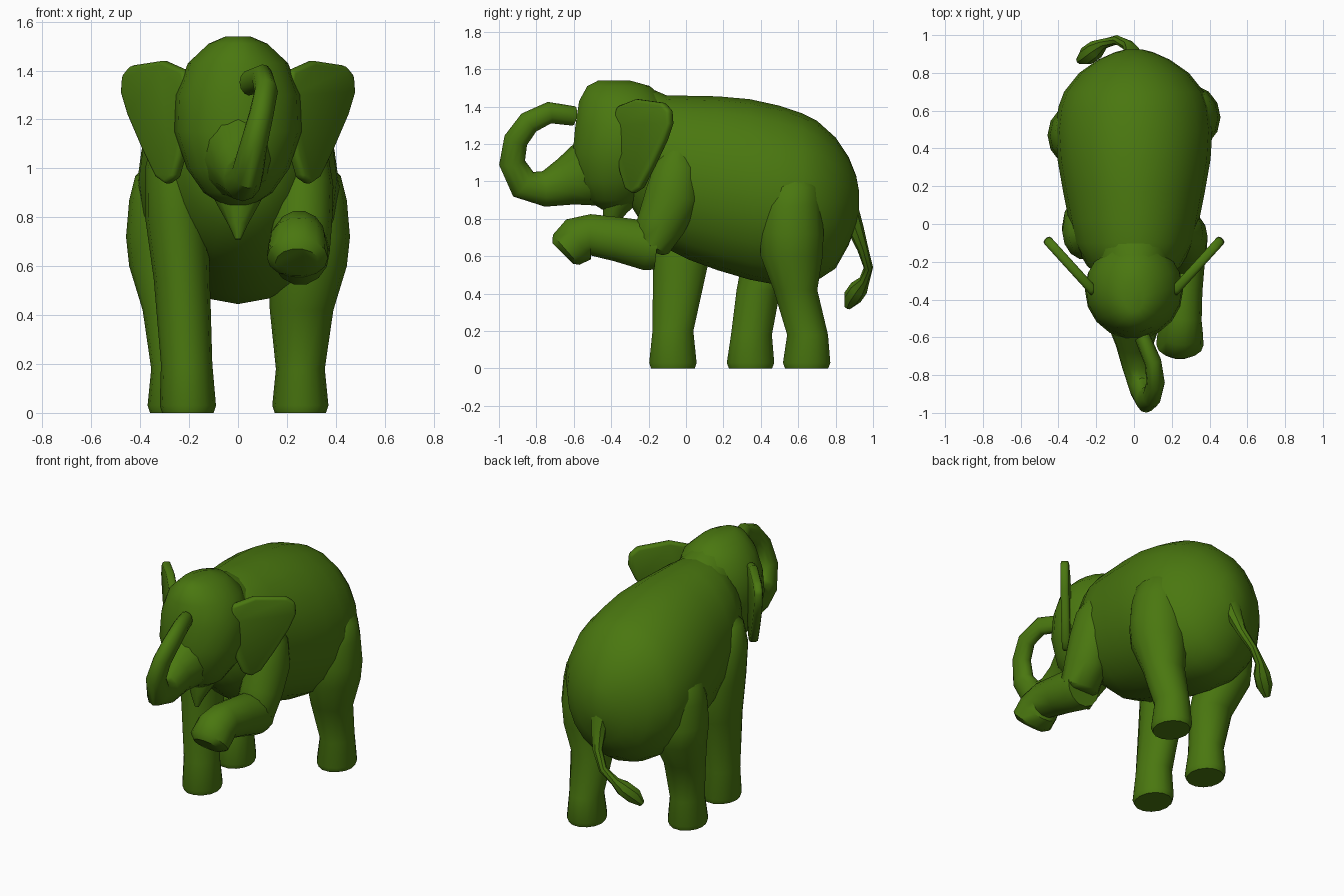
import bpy, bmesh, math
from mathutils import Vector

green = bpy.data.materials.new("elephant green")
green.diffuse_color = (0.068, 0.185, 0.005, 1)


def finish(name, bm, angle=40):
    bmesh.ops.recalc_face_normals(bm, faces=bm.faces)
    me = bpy.data.meshes.new(name)
    bm.to_mesh(me)
    bm.free()
    me.materials.append(green)
    ob = bpy.data.objects.new(name, me)
    bpy.context.collection.objects.link(ob)
    bpy.ops.object.select_all(action='DESELECT')
    ob.select_set(True)
    bpy.context.view_layer.objects.active = ob
    bpy.ops.object.shade_smooth_by_angle(angle=math.radians(angle))
    return ob


def tube(name, pts, n=16, axis=None):
    """Skin elliptical rings; each point is x, y, z, x-radius, other radius."""
    bm = bmesh.new()
    cs = [Vector(p[:3]) for p in pts]
    rings = []
    for i, p in enumerate(pts):
        t = Vector(axis) if axis else cs[min(i + 1, len(cs) - 1)] - cs[max(i - 1, 0)]
        t.normalize()
        s = Vector((1, 0, 0))
        s = (s - t * s.dot(t)).normalized()
        u = t.cross(s)
        rings.append([bm.verts.new(cs[i] + s * p[3] * math.cos(2 * math.pi * k / n)
                                   + u * p[4] * math.sin(2 * math.pi * k / n)) for k in range(n)])
    for a, b in zip(rings, rings[1:]):
        for k in range(n):
            bm.faces.new((a[k], a[(k + 1) % n], b[(k + 1) % n], b[k]))
    bm.faces.new(rings[0])
    bm.faces.new(rings[-1])
    return finish(name, bm)


# body: y, top, bottom, half width
body = [(-.30, 1.38, .88, .16), (-.22, 1.44, .75, .25), (-.10, 1.46, .64, .32),
        (.02, 1.458, .58, .345), (.17, 1.455, .525, .375), (.34, 1.44, .475, .405),
        (.50, 1.405, .445, .415), (.62, 1.365, .445, .40), (.70, 1.325, .47, .37),
        (.80, 1.235, .535, .29), (.87, 1.13, .66, .19), (.91, 1.03, .77, .10),
        (.925, .95, .84, .04)]
tube("body", [(0, y, (t + b) / 2, w, (t - b) / 2) for y, t, b, w in body], 20, (0, 1, 0))

# head, stacked upward
tube("head", [(0, -.38, .85, .06, .07), (0, -.38, .90, .14, .15), (0, -.37, 1.0, .21, .22),
              (0, -.35, 1.15, .26, .26), (0, -.34, 1.30, .255, .255), (0, -.34, 1.43, .205, .235),
              (0, -.36, 1.51, .12, .17), (0, -.385, 1.54, .05, .085)], 18, (0, 0, 1))
# bridge between head and back
tube("neck", [(0, -.36, 1.27, .17, .26), (0, -.22, 1.25, .20, .26), (0, -.08, 1.20, .22, .25)],
     16, (0, 1, 0))
# hanging lower lip
tube("lower_lip", [(0, -.34, .95, .13, .12), (0, -.38, .86, .09, .075),
                   (0, -.41, .77, .04, .035), (0, -.42, .71, .012, .012)], 10)

# curled trunk
tube("trunk", [(0, -.42, 1.08, .19, .22), (0, -.53, 1.04, .14, .18), (.005, -.64, 1.00, .10, .13),
               (.02, -.76, .96, .08, .095), (.04, -.87, .985, .065, .085),
               (.065, -.93, 1.10, .055, .07), (.095, -.91, 1.22, .05, .065),
               (.115, -.84, 1.315, .048, .062), (.10, -.73, 1.368, .045, .058),
               (.045, -.60, 1.35, .042, .052)], 12)

# ears: flat outline swept back, mirrored
outline = [(.21, 1.40), (.30, 1.44), (.43, 1.42), (.463, 1.38), (.467, 1.31), (.44, 1.22),
           (.38, 1.08), (.325, .965), (.285, .935), (.25, .96), (.225, 1.05), (.205, 1.18), (.19, 1.3)]
bm = bmesh.new()
bm.faces.new([bm.verts.new((x, -.36 + (x - .21) * 1.1, z)) for x, z in outline])
ear = finish("ears", bm)
m = ear.modifiers.new("thickness", 'SOLIDIFY')
m.thickness, m.offset = .05, 0
m = ear.modifiers.new("soft rim", 'BEVEL')
m.width, m.segments = .016, 2
ear.modifiers.new("other ear", 'MIRROR')

# standing legs
tube("left_front_leg", [(-.205, -.07, 0, .105, .12), (-.205, -.07, .03, .115, .13),
                        (-.21, -.07, .20, .105, .112), (-.23, -.03, .55, .115, .15),
                        (-.25, -.01, .80, .13, .17), (-.26, -.04, 1.0, .12, .15),
                        (-.265, -.06, 1.14, .08, .10), (-.25, -.06, 1.2, .03, .04)], 14, (0, 0, 1))


def hind_leg(name, side, foot, hip):
    rings = [(.255, foot, 0, .105, .118), (.255, foot, .03, .115, .13),
             (.255, foot + .005, .18, .10, .112), (.26, foot * .5 + hip * .5 - .02, .42, .13, .12),
             (.285, hip, .60, .16, .17), (.29, hip, .72, .168, .175), (.29, hip, .87, .155, .165),
             (.30, hip + .01, .97, .12, .14), (.29, hip + .02, 1.03, .07, .08)]
    tube(name, [(side * x, y, z, a, b) for x, y, z, a, b in rings], 14, (0, 0, 1))


hind_leg("right_hind_leg", 1, .645, .565)
hind_leg("left_hind_leg", -1, .345, .47)

# raised front leg: upper arm, forearm and drooping foot
tube("raised_upper_leg", [(.26, -.04, 1.17, .05, .06), (.265, -.05, 1.08, .10, .12),
                          (.265, -.07, .93, .125, .15), (.26, -.13, .78, .125, .135),
                          (.255, -.19, .66, .12, .11), (.255, -.20, .63, .09, .08)], 14)
tube("raised_lower_leg", [(.255, -.155, .65, .115, .125), (.255, -.20, .655, .12, .135),
                          (.25, -.36, .69, .112, .122), (.25, -.51, .715, .108, .113),
                          (.245, -.575, .69, .12, .128), (.243, -.64, .635, .125, .11),
                          (.243, -.66, .615, .09, .08)], 14)

# tail with tuft
tube("tail", [(0, .86, .90, .07, .05), (-.01, .905, .75, .045, .045), (-.03, .945, .64, .03, .03),
              (-.09, .975, .54, .025, .025), (-.16, .955, .475, .028, .028),
              (-.20, .925, .43, .05, .05), (-.25, .89, .38, .05, .05),
              (-.29, .865, .33, .02, .02)], 8)
